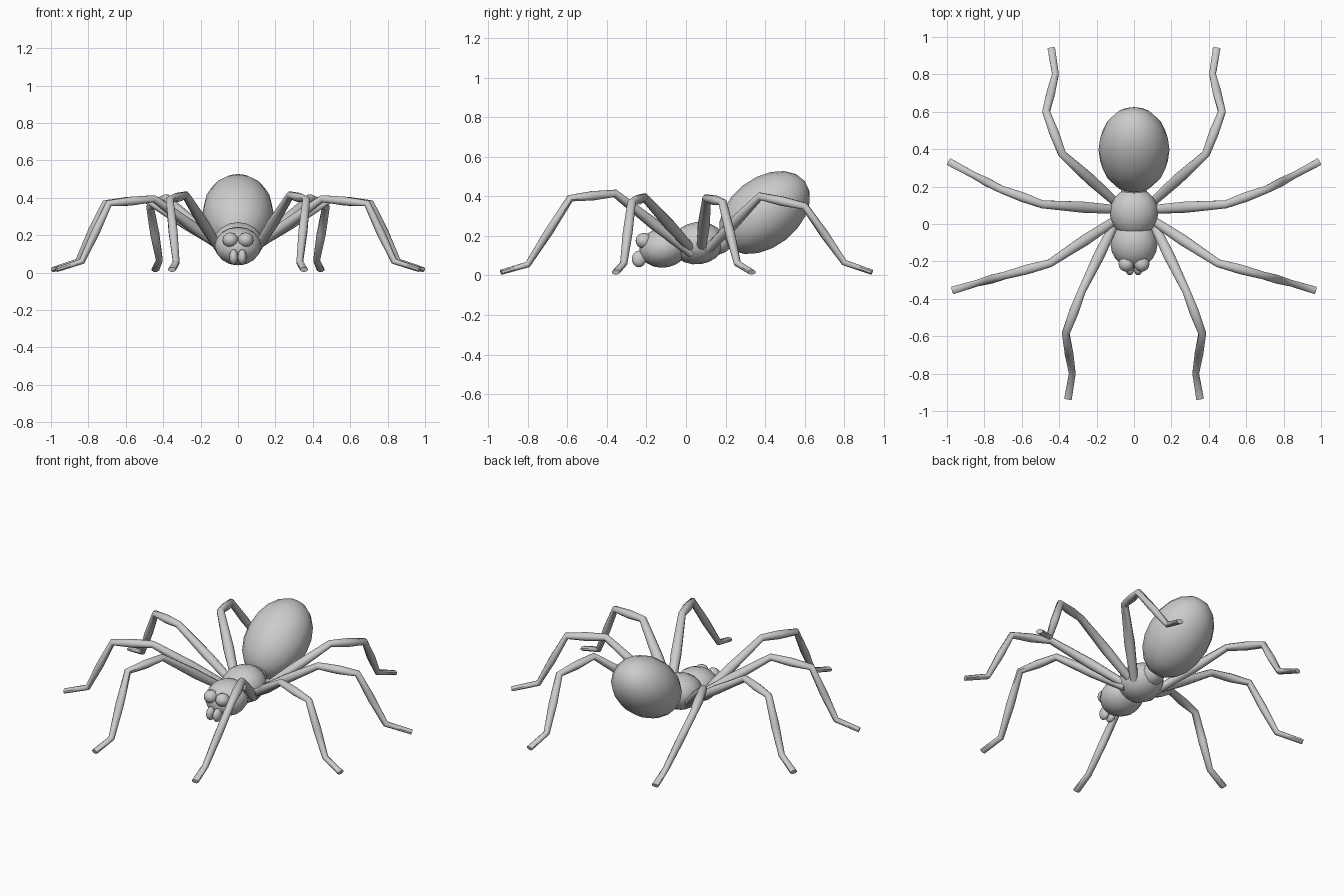
import bpy, bmesh, math
from mathutils import Vector, Matrix

if "Cube" in bpy.data.objects:
    bpy.data.objects.remove(bpy.data.objects["Cube"])


def finish(bm, name, angle=60):
    bmesh.ops.recalc_face_normals(bm, faces=bm.faces)
    me = bpy.data.meshes.new(name)
    bm.to_mesh(me)
    bm.free()
    ob = bpy.data.objects.new(name, me)
    bpy.context.collection.objects.link(ob)
    bpy.ops.object.select_all(action='DESELECT')
    ob.select_set(True)
    bpy.context.view_layer.objects.active = ob
    bpy.ops.object.shade_smooth_by_angle(angle=math.radians(angle))
    return ob


def ellipsoid(name, loc, radii, tilt=0, seg=16, rings=10):
    """Sphere with its poles along y, tilted about x."""
    bm = bmesh.new()
    bmesh.ops.create_uvsphere(bm, u_segments=seg, v_segments=rings, radius=1)
    m = (Matrix.Translation(loc) @ Matrix.Rotation(math.radians(tilt), 4, 'X')
         @ Matrix.Diagonal((*radii, 1)) @ Matrix.Rotation(math.radians(90), 4, 'X'))
    bmesh.ops.transform(bm, matrix=m, verts=bm.verts)
    return finish(bm, name)


def leg(name, joints, side, sides=8):
    """Tube through the joints, with a swelling in the middle of each segment."""
    pts = [Vector((p[0] * side, p[1], p[2])) for p in joints]
    path, radii = [], []
    joint_r = [0.024, 0.023, 0.022, 0.019, 0.022]
    swell_r = [0.032, 0.028, 0.025]
    for i, p in enumerate(pts):
        path.append(p)
        radii.append(joint_r[i])
        if i < 3:
            path.append(p.lerp(pts[i + 1], 0.5))
            radii.append(swell_r[i])
    bm = bmesh.new()
    rings = []
    for i, p in enumerate(path):
        a, b = path[max(i - 1, 0)], path[min(i + 1, len(path) - 1)]
        d_in = (p - a).normalized() if i else Vector()
        d_out = (b - p).normalized() if i < len(path) - 1 else Vector()
        d = (d_in + d_out).normalized()
        across = d.cross(Vector((0, 0, 1))).normalized()
        up = across.cross(d)
        w = radii[i]
        h = w * (0.62 if i == len(path) - 1 else 0.9)
        rings.append([bm.verts.new(p + across * w * math.cos(t) + up * h * math.sin(t))
                      for t in (2 * math.pi * (k + 0.5) / sides for k in range(sides))])
    for r, s in zip(rings, rings[1:]):
        for k in range(sides):
            n = (k + 1) % sides
            bm.faces.new((r[k], r[n], s[n], s[k]))
    bm.faces.new(rings[0])
    bm.faces.new(rings[-1])
    return finish(bm, name, 50)


# Body
ellipsoid("abdomen", (0, 0.397, 0.318), (0.19, 0.258, 0.175), 38)
ellipsoid("thorax", (0, 0.06, 0.163), (0.13, 0.135, 0.107), 8)
ellipsoid("head", (0, -0.11, 0.142), (0.125, 0.128, 0.102), 12)
ellipsoid("waist", (0, 0.17, 0.17), (0.07, 0.08, 0.06), 30, 12, 8)

# Eyes and fangs
for side, tag in ((1, "right"), (-1, "left")):
    ellipsoid("eye_" + tag, (0.041 * side, -0.213, 0.175), (0.042, 0.042, 0.04), 0, 12, 8)
    ellipsoid("fang_" + tag, (0.023 * side, -0.238, 0.083), (0.024, 0.036, 0.042), 0, 12, 8)

# Legs: hip, knee, shin, ankle, toe
legs = {
    "front": [(0.09, 0.03, 0.11), (0.28, -0.36, 0.415), (0.365, -0.585, 0.39),
              (0.33, -0.80, 0.055), (0.353, -0.935, 0.016)],
    "mid_front": [(0.07, 0.04, 0.12), (0.45, -0.21, 0.395), (0.69, -0.275, 0.37),
                  (0.835, -0.315, 0.06), (0.97, -0.355, 0.016)],
    "mid_rear": [(0.06, 0.075, 0.12), (0.49, 0.105, 0.39), (0.71, 0.185, 0.37),
                 (0.855, 0.26, 0.06), (0.99, 0.333, 0.016)],
    "rear": [(0.08, 0.10, 0.12), (0.385, 0.375, 0.40), (0.47, 0.60, 0.35),
             (0.42, 0.80, 0.065), (0.442, 0.94, 0.016)],
}
for name, joints in legs.items():
    for side, tag in ((1, "right"), (-1, "left")):
        leg(f"{name}_leg_{tag}", joints, side)
